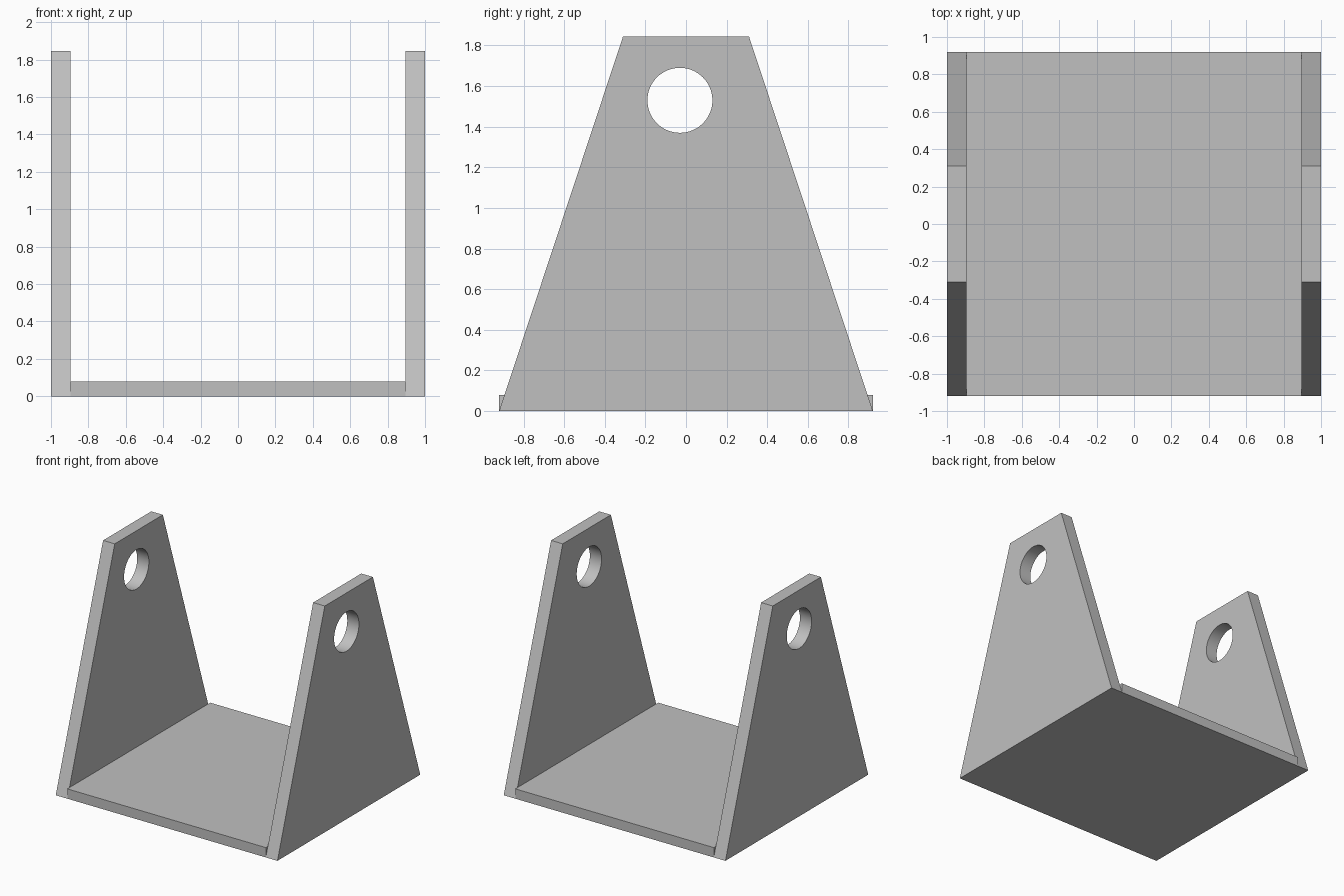
import bpy
import bmesh
from math import radians

WIDTH, DEPTH, HEIGHT = 2.0, 1.84, 1.845
WALL, FLOOR = 0.105, 0.08
TOP_HALF = 0.31
HOLE_Y, HOLE_Z, HOLE_R = -0.03, 1.53, 0.16

if "Cube" in bpy.data.objects:
    bpy.data.objects.remove(bpy.data.objects["Cube"], do_unlink=True)

grey = bpy.data.materials.new("light grey")
grey.use_nodes = True
colour = (0.53, 0.53, 0.53, 1)
grey.diffuse_color = colour
grey.node_tree.nodes["Principled BSDF"].inputs["Base Color"].default_value = colour


def prism(name, profile, x0, x1):
    """Extrude a (y, z) profile along x."""
    bm = bmesh.new()
    face = bm.faces.new([bm.verts.new((x0, y, z)) for y, z in profile])
    ext = bmesh.ops.extrude_face_region(bm, geom=[face])
    moved = [v for v in ext["geom"] if isinstance(v, bmesh.types.BMVert)]
    bmesh.ops.translate(bm, verts=moved, vec=(x1 - x0, 0, 0))
    bmesh.ops.recalc_face_normals(bm, faces=bm.faces)
    mesh = bpy.data.meshes.new(name)
    bm.to_mesh(mesh)
    bm.free()
    mesh.materials.append(grey)
    obj = bpy.data.objects.new(name, mesh)
    bpy.context.collection.objects.link(obj)
    return obj


# Floor plate between the two uprights
half = DEPTH / 2
inner = WIDTH / 2 - WALL
prism("base_plate", [(-half, 0), (half, 0), (half, FLOOR), (-half, FLOOR)], -inner, inner)

# Tapered uprights, each with a round pivot hole
upright = [(-half, 0), (half, 0), (TOP_HALF, HEIGHT), (-TOP_HALF, HEIGHT)]
for name, side in (("left_upright", 1), ("right_upright", -1)):
    plate = prism(name, upright, side * inner, side * WIDTH / 2)
    bpy.ops.mesh.primitive_cylinder_add(
        vertices=64, radius=HOLE_R, depth=WALL * 3,
        location=(side * inner, HOLE_Y, HOLE_Z), rotation=(0, radians(90), 0))
    cutter = bpy.context.object
    cutter.hide_render = True
    cutter.data.materials.append(grey)

    cut = plate.modifiers.new("pivot_hole", "BOOLEAN")
    cut.operation = "DIFFERENCE"
    cut.solver = "EXACT"
    cut.object = cutter
    bpy.ops.object.select_all(action="DESELECT")
    plate.select_set(True)
    bpy.context.view_layer.objects.active = plate
    bpy.ops.object.modifier_apply(modifier=cut.name)
    bpy.data.objects.remove(cutter, do_unlink=True)
    bpy.ops.object.shade_smooth_by_angle(angle=radians(30))
